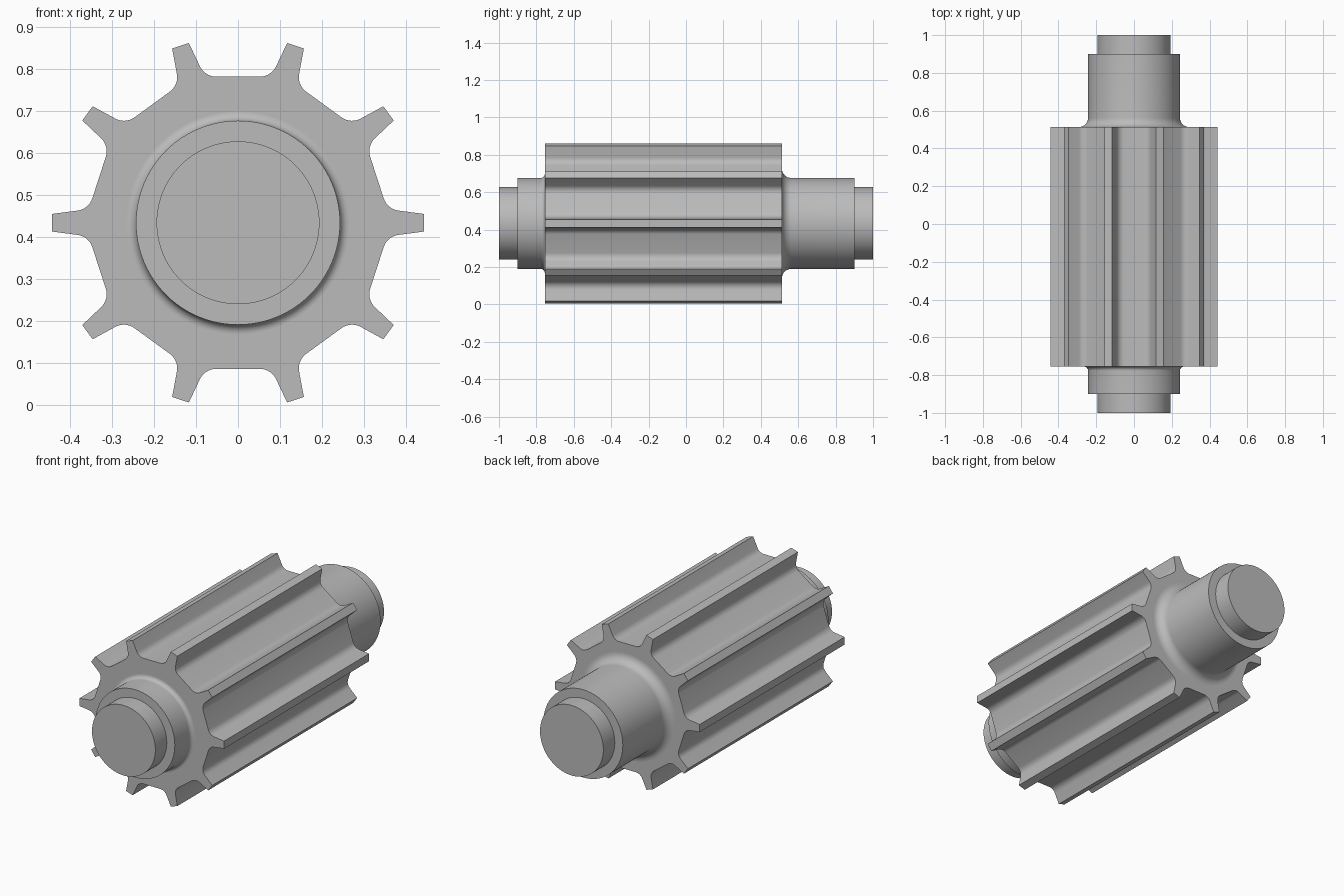
import bpy, bmesh, math
from mathutils import Vector

if "Cube" in bpy.data.objects:
    bpy.data.objects.remove(bpy.data.objects["Cube"])

ZC = 0.433            # height of the shaft axis
TEETH = 10
Y0, Y1 = -0.755, 0.513

steel = bpy.data.materials.new("grey_steel")
steel.diffuse_color = (0.5, 0.5, 0.5, 1)
steel.use_nodes = True
steel.node_tree.nodes["Principled BSDF"].inputs["Base Color"].default_value = steel.diffuse_color


def finish(bm, name):
    bmesh.ops.recalc_face_normals(bm, faces=bm.faces)
    me = bpy.data.meshes.new(name)
    bm.to_mesh(me)
    bm.free()
    me.materials.append(steel)
    ob = bpy.data.objects.new(name, me)
    bpy.context.collection.objects.link(ob)
    bpy.ops.object.select_all(action='DESELECT')
    ob.select_set(True)
    bpy.context.view_layer.objects.active = ob
    bpy.ops.object.shade_smooth_by_angle(angle=math.radians(30))


def arc(center, r, a0, a1, n):
    return [(center[0] + r * math.cos(a0 + (a1 - a0) * i / n),
             center[1] + r * math.sin(a0 + (a1 - a0) * i / n)) for i in range(n + 1)]


def lathe(name, profile, n=96):
    """Revolve (radius, y) points around the shaft axis, capping both ends."""
    bm = bmesh.new()
    rings = [[bm.verts.new((r * math.cos(2 * math.pi * i / n), y,
                            ZC + r * math.sin(2 * math.pi * i / n)))
              for i in range(n)] for r, y in profile]
    for a, b in zip(rings, rings[1:]):
        for i in range(n):
            j = (i + 1) % n
            bm.faces.new((a[i], a[j], b[j], b[i]))
    bm.faces.new(rings[0])
    bm.faces.new(rings[-1])
    finish(bm, name)


def shaft_end(name, face_y, side, fillet):
    """Stepped shaft end with a fillet where it meets the toothed body."""
    R, r = 0.243, 0.194
    curve = arc((R + fillet, fillet), fillet, 1.5 * math.pi, math.pi, 10)
    prof = [(R + fillet, face_y - side * 0.01)]
    prof += [(x, face_y + side * d) for x, d in curve]
    prof += [(R, side * 0.9), (r, side * 0.9), (r, side * 1.0)]
    lathe(name, prof)


# Half of one groove: flat floor, rounded root, flank, tooth tip
corner, tip = Vector((0.079, 0.348)), Vector((0.117, 0.428))
flank = (tip - corner).normalized()
turn = math.atan2(flank.y, flank.x)
tangent = 0.027
rad = tangent / math.tan(turn / 2)
rad = tangent / math.tan(turn / 2) if turn > 0 else 0
root = arc((corner.x - tangent, corner.y + rad), rad,
           -math.pi / 2, -math.pi / 2 + turn, 8)
half = root + [tuple(tip)]
groove = [(-x, y) for x, y in reversed(half)] + half

# Toothed body: the groove repeated around the axis and extruded
bm = bmesh.new()
outline = []
for k in range(TEETH):
    a = -2 * math.pi * k / TEETH
    c, s = math.cos(a), math.sin(a)
    outline += [(x * c - y * s, x * s + y * c) for x, y in groove]
front = [bm.verts.new((x, Y0, ZC + z)) for x, z in outline]
back = [bm.verts.new((x, Y1, ZC + z)) for x, z in outline]
for i in range(len(outline)):
    j = (i + 1) % len(outline)
    bm.faces.new((front[i], front[j], back[j], back[i]))
bm.faces.new(front)
bm.faces.new(back)
finish(bm, "toothed_body")

shaft_end("front_shaft", Y0, -1, 0.022)
shaft_end("back_shaft", Y1, 1, 0.05)
